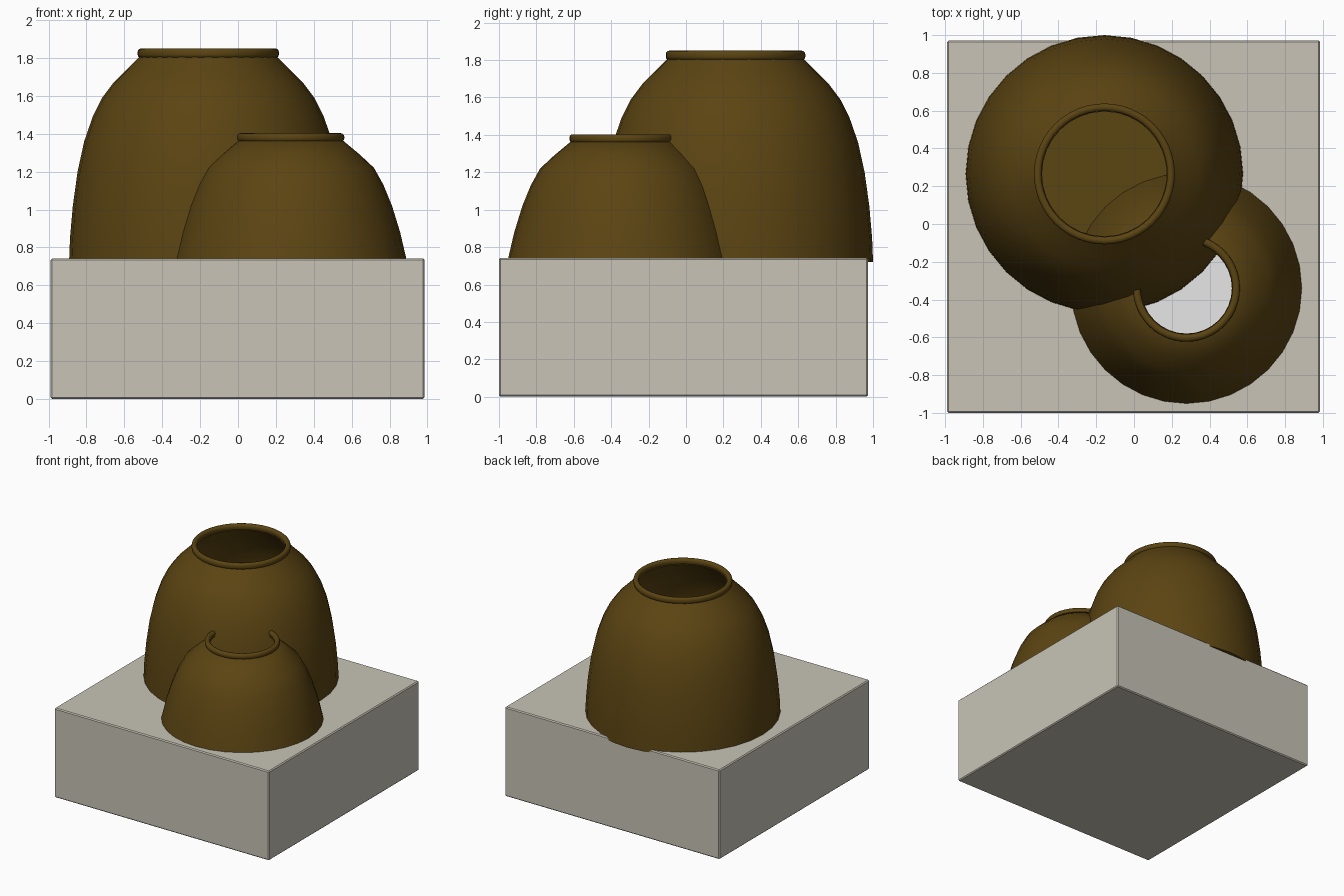
import bpy, bmesh, math
from mathutils import Matrix

if "Cube" in bpy.data.objects:
    bpy.data.objects.remove(bpy.data.objects["Cube"])


def material(name, rgb):
    m = bpy.data.materials.new(name)
    m.diffuse_color = (*rgb, 1.0)
    m.use_nodes = True
    m.node_tree.nodes["Principled BSDF"].inputs["Base Color"].default_value = m.diffuse_color
    return m


STONE = material("pale stone", (0.58, 0.55, 0.47))
BROWN = material("dark brown", (0.105, 0.058, 0.006))
WHITE = material("white", (1.0, 1.0, 1.0))


def finish(name, bm, mat, location=(0, 0, 0), smooth=True):
    bmesh.ops.recalc_face_normals(bm, faces=bm.faces)
    mesh = bpy.data.meshes.new(name)
    bm.to_mesh(mesh)
    bm.free()
    mesh.materials.append(mat)
    ob = bpy.data.objects.new(name, mesh)
    ob.location = location
    bpy.context.collection.objects.link(ob)
    bpy.ops.object.select_all(action='DESELECT')
    bpy.context.view_layer.objects.active = ob
    ob.select_set(True)
    if smooth:
        bpy.ops.object.shade_smooth_by_angle(angle=math.radians(40))
    return ob


def lathe(name, profile, mat, x, y, sides=32, closed=False):
    """Revolve a (radius, height) profile around a vertical axis."""
    bm = bmesh.new()
    verts = [bm.verts.new((r, 0, z)) for r, z in profile]
    edges = [bm.edges.new(p) for p in zip(verts, verts[1:])]
    if closed:
        edges.append(bm.edges.new((verts[-1], verts[0])))
    bmesh.ops.spin(bm, geom=verts + edges, cent=(0, 0, 0), axis=(0, 0, 1),
                   angle=2 * math.pi, steps=sides, use_duplicate=False)
    bmesh.ops.remove_doubles(bm, verts=bm.verts, dist=0.0005)
    return finish(name, bm, mat, (x, y, 0))


def pot(name, outer, x, y, bottom, floor, wall=0.035):
    """Hollow bowl wall, with an optional closed floor, under a rounded rim."""
    inner = [(r - wall, max(z, floor)) for r, z in reversed(outer)]
    profile = outer + inner
    if bottom:
        profile = [(0, outer[0][1])] + profile + [(0, floor)]
    lathe(name + "_body", profile, BROWN, x, y)


def rim(name, radius, z0, z1, width, x, y):
    """Ring with a rounded rectangular cross-section."""
    c = 0.018
    mid = radius - width / 2
    section = []
    for quarter, (sx, sz) in enumerate([(1, 1), (-1, 1), (-1, -1), (1, -1)]):
        cx = mid + sx * (width / 2 - c)
        cz = (z0 + z1) / 2 + sz * ((z1 - z0) / 2 - c)
        for i in range(4):
            a = math.pi / 2 * (quarter + i / 3)
            section.append((cx + c * math.cos(a), cz + c * math.sin(a)))
    lathe(name + "_rim", section, BROWN, x, y, sides=48, closed=True)


# Square plinth with slightly eased edges
bm = bmesh.new()
bmesh.ops.create_cube(bm, size=1.0, matrix=Matrix.Translation((-0.002, -0.014, 0.371))
                      @ Matrix.Diagonal((1.974, 1.972, 0.742, 1)))
bmesh.ops.bevel(bm, geom=bm.edges[:], offset=0.008, segments=1, affect='EDGES')
finish("plinth", bm, STONE, smooth=False)

# Large bowl at the back left
large = [(0.735, 0.72), (0.73, 0.85), (0.715, 1.02), (0.69, 1.2), (0.655, 1.36),
         (0.61, 1.49), (0.56, 1.59), (0.50, 1.67), (0.43, 1.74), (0.365, 1.805)]
pot("large_bowl", large, -0.157, 0.265, True, 0.752)
rim("large_bowl", 0.373, 1.80, 1.85, 0.04, -0.157, 0.265)

# Small bowl at the front right, running into the large one
small = [(0.612, 0.735), (0.578, 0.88), (0.535, 1.02), (0.49, 1.13), (0.44, 1.22),
         (0.365, 1.29), (0.275, 1.365)]
pot("small_bowl", small, 0.278, -0.34, False, 0.735)
rim("small_bowl", 0.283, 1.357, 1.403, 0.04, 0.278, -0.34)

# White disc lying in the small bowl
lathe("white_floor", [(0, 0.75), (0.575, 0.75)], WHITE, 0.278, -0.34)
